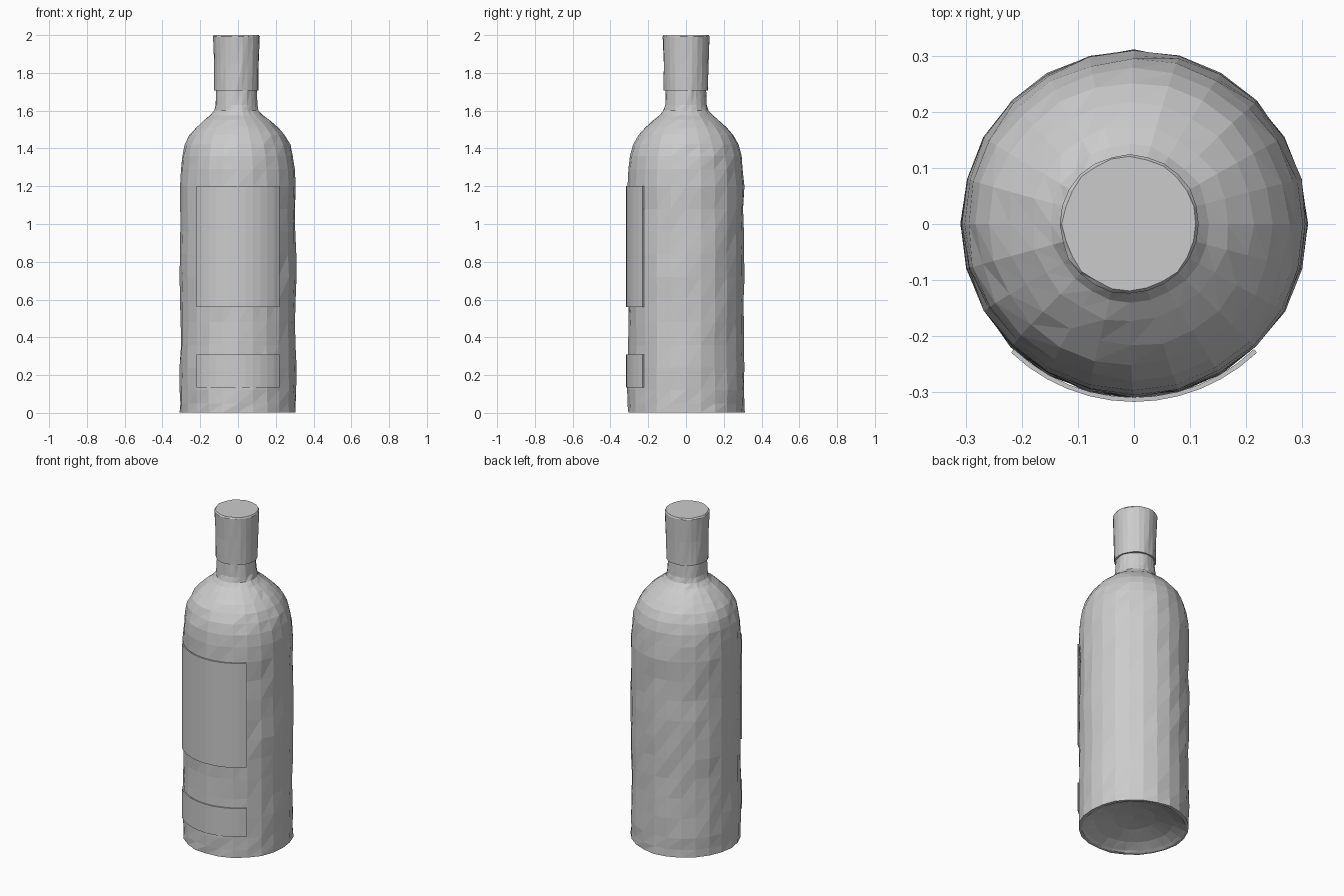
import bpy, bmesh, math, random
from math import sin, cos, pi, radians

random.seed(4)
cube = bpy.data.objects.get("Cube")
if cube:
    bpy.data.objects.remove(cube, do_unlink=True)

grey = bpy.data.materials.new("plain grey")
grey.use_nodes = True
colour = (0.6, 0.6, 0.6, 1)
grey.diffuse_color = colour
grey.node_tree.nodes["Principled BSDF"].inputs["Base Color"].default_value = colour


def finish(name, bm):
    bmesh.ops.recalc_face_normals(bm, faces=bm.faces)
    mesh = bpy.data.meshes.new(name)
    bm.to_mesh(mesh)
    bm.free()
    mesh.materials.append(grey)
    obj = bpy.data.objects.new(name, mesh)
    bpy.context.collection.objects.link(obj)
    return obj


def lathe(name, profile, sides, wobble, shift):
    """Spin (radius, z) points; radius 0 makes a closing point at either end."""
    bm = bmesh.new()
    rings = []
    for r, z in profile:
        if r == 0:
            rings.append([bm.verts.new((shift(z), 0, z))])
            continue
        ring = []
        for i in range(sides):
            a = 2 * pi * i / sides
            rr = r + random.uniform(-wobble, wobble)
            ring.append(bm.verts.new((rr * cos(a) + shift(z), rr * sin(a), z)))
        rings.append(ring)
    for low, high in zip(rings, rings[1:]):
        for i in range(sides):
            j = (i + 1) % sides
            if len(low) == 1:
                bm.faces.new((low[0], high[j], high[i]))
            elif len(high) == 1:
                bm.faces.new((low[i], low[j], high[0]))
            else:
                # slanted triangles give the hand-made facets
                bm.faces.new((low[i], low[j], high[j]))
                bm.faces.new((low[i], high[j], high[i]))
    return finish(name, bm)


# Bottle: hollowed base, slightly uneven wall, round shoulder, narrow neck
base = [(0, 0.07), (0.12, 0.06), (0.22, 0.035), (0.275, 0.012), (0.29, 0.003), (0.308, 0.003)]
wall = [(0.307, 0.05)] + [(0.306 + 0.002 * sin(k * 1.3), 0.12 * k) for k in range(1, 11)]
shoulder = [(0.302, 1.29), (0.294, 1.36), (0.278, 1.42), (0.252, 1.47), (0.218, 1.51),
            (0.175, 1.55), (0.14, 1.575), (0.119, 1.6), (0.112, 1.63), (0.107, 1.72)]
lathe("bottle_body", base + wall + shoulder, 24, 0.0035,
      lambda z: -0.008 * max(0, min(1, (z - 1.3) / 0.3)))

# Cap: slightly flared sleeve with a flat top
lathe("bottle_cap", [(0, 1.71), (0.104, 1.708), (0.117, 1.708), (0.119, 1.85),
                     (0.124, 1.992), (0.119, 2.0), (0, 2.0)], 24, 0.002,
      lambda z: -0.008)


# Labels: thin curved plates wrapped round the front
def label(name, bottom, top):
    bm = bmesh.new()
    half, steps, r = radians(43.7), 12, 0.317
    rows = []
    for z in (bottom, top):
        angles = [-pi / 2 - half + 2 * half * i / steps for i in range(steps + 1)]
        rows.append([bm.verts.new((r * cos(a), r * sin(a), z)) for a in angles])
    for i in range(steps):
        bm.faces.new((rows[0][i], rows[0][i + 1], rows[1][i + 1], rows[1][i]))
    # face outwards so the thickness grows towards the bottle
    obj = finish(name, bm)
    if obj.data.polygons[steps // 2].normal.y > 0:
        obj.data.flip_normals()
    solid = obj.modifiers.new("thickness", 'SOLIDIFY')
    solid.thickness = 0.008
    solid.offset = -1


label("main_label", 0.56, 1.2)
label("lower_label", 0.135, 0.31)
